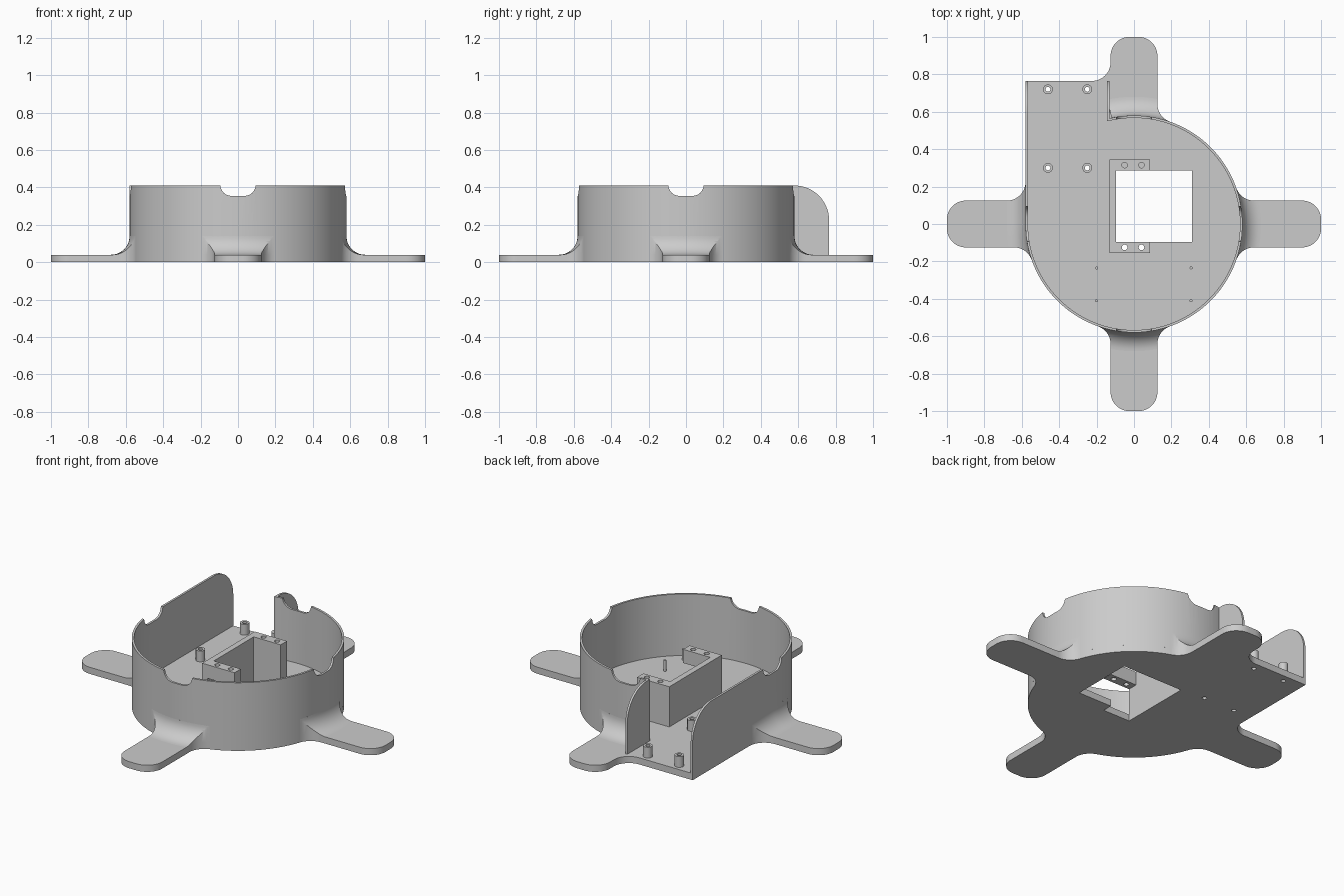
import bpy, bmesh
from math import sin, cos, pi, radians, atan2, sqrt
from mathutils import Vector

if "Cube" in bpy.data.objects:
    bpy.data.objects.remove(bpy.data.objects["Cube"])

R, T = 0.58, 0.013            # wall outer radius and thickness
FLOOR, TOP = 0.04, 0.41       # floor top and wall top
BACK = 0.765                  # rear edge of the side bay
ARM, FIL = 0.125, 0.10        # arm half width and fillet radius

grey = bpy.data.materials.new("plain_grey")
grey.use_nodes = True
grey.diffuse_color = (0.6, 0.6, 0.6, 1)
grey.node_tree.nodes["Principled BSDF"].inputs["Base Color"].default_value = (0.6, 0.6, 0.6, 1)


def make(name, bm):
    bmesh.ops.recalc_face_normals(bm, faces=bm.faces)
    me = bpy.data.meshes.new(name)
    bm.to_mesh(me)
    bm.free()
    me.materials.append(grey)
    ob = bpy.data.objects.new(name, me)
    bpy.context.collection.objects.link(ob)
    return ob


def prism(name, pts, lo, hi, axis="z"):
    """Extrude a 2D outline from lo to hi along an axis."""
    place = {"z": lambda a, b, c: (a, b, c),
             "x": lambda a, b, c: (c, a, b),
             "y": lambda a, b, c: (a, c, b)}[axis]
    bm = bmesh.new()
    face = bm.faces.new([bm.verts.new(place(a, b, lo)) for a, b in pts])
    new = bmesh.ops.extrude_face_region(bm, geom=[face])["geom"]
    shift = Vector(place(0, 0, hi - lo))
    bmesh.ops.translate(bm, vec=shift, verts=[v for v in new if isinstance(v, bmesh.types.BMVert)])
    return make(name, bm)


def arc(cx, cy, r, a0, a1, n=12):
    return [(cx + r * cos(radians(a0 + (a1 - a0) * i / n)),
             cy + r * sin(radians(a0 + (a1 - a0) * i / n))) for i in range(n + 1)]


def rect(x0, x1, y0, y1):
    return [(x0, y0), (x1, y0), (x1, y1), (x0, y1)]


def disc(x, y, r, n=24):
    return arc(x, y, r, 0, 360, n)[:-1]


def combine(ob, others, op):
    """Apply a boolean with each other object, then drop the others."""
    for other in others:
        mod = ob.modifiers.new("bool", "BOOLEAN")
        mod.operation, mod.solver, mod.object = op, "EXACT", other
        bpy.context.view_layer.update()
        dg = bpy.context.evaluated_depsgraph_get()
        me = bpy.data.meshes.new_from_object(ob.evaluated_get(dg))
        ob.modifiers.clear()
        ob.data = me
        bpy.data.objects.remove(other)
    return ob


def arm_outline(theta, flats):
    """Rounded arm with flared root; flats gives straight-edge distance per side."""
    def side(s):
        flat = flats.get(s)
        cx = ARM + FIL
        cd = flat + FIL if flat else sqrt((R + FIL) ** 2 - cx ** 2)
        end = pi / 2 if flat else atan2(cd, cx)
        flare = [(s * (cx - FIL * cos(end * i / 12)), cd - FIL * sin(end * i / 12)) for i in range(13)]
        tip = [(s * a, b) for a, b in arc(ARM - 0.1, 0.9, 0.1, 90, 0)]
        return tip + flare + [(s * 0.15, 0.45)]
    pts = side(1) + side(-1)[::-1]
    c, s = cos(theta), sin(theta)
    return [(d * c - t * s, d * s + t * c) for t, d in pts]


arms = [("left", 0, {}), ("rear", 90, {1: BACK}), ("right", 180, {-1: R}), ("front", 270, {})]

# Floor plate with arms and side bay
plate = prism("base_plate", disc(0, 0, R, 128), 0, FLOOR)
parts = [prism("bay", rect(-R, -0.13, 0, BACK), 0, FLOOR)]
parts += [prism("arm", arm_outline(radians(a), f), 0, FLOOR) for _, a, f in arms]
combine(plate, parts, "UNION")

posts = [(x, y) for x in (-0.46, -0.25) for y in (0.30, 0.72)]
cuts = [prism("cut", rect(-0.095, 0.31, -0.095, 0.285), -1, 1),
        prism("cut", rect(-0.095, 0.085, -0.155, 0), -1, 1)]
cuts += [prism("cut", disc(x, y, 0.013), -1, 1) for x, y in posts]
combine(plate, cuts, "DIFFERENCE")

# Round wall, straight side wall and short rear wall
ring = prism("wall", arc(0, 0, R, 103.5, -180, 100) + arc(0, 0, R - T, -180, 103.5, 100), FLOOR, TOP)


def end_panel(name, y0, x0, x1):
    r = 0.185
    pts = [(y0, FLOOR), (BACK, FLOOR)] + arc(BACK - r, TOP - r, r, 0, 90, 16) + [(y0, TOP)]
    return prism(name, pts, x0, x1, "x")


combine(ring, [end_panel("side_wall", 0, -R, -R + T),
               end_panel("short_wall", 0.552, -0.145, -0.132)], "UNION")
notch = ([(-0.095, 0.5)] + arc(-0.035, 0.415, 0.06, 180, 270, 10)
         + arc(0.035, 0.415, 0.06, 270, 360, 10) + [(0.095, 0.5)])
combine(ring, [prism("notch", notch, -1, 1, ax) for ax in "xy"], "DIFFERENCE")


# Concave fillets where the arms meet the wall
def fillet(name, stations):
    prof = [(-0.008, FLOOR)] + arc(FIL, FLOOR + FIL, FIL, 270, 180) + [(-0.008, FLOOR + FIL)]
    bm = bmesh.new()
    rings = [[bm.verts.new((p[0] + n[0] * d, p[1] + n[1] * d, z)) for d, z in prof]
             for p, n in stations]
    k = len(prof)
    for a, b in zip(rings, rings[1:]):
        for i in range(k):
            j = (i + 1) % k
            bm.faces.new((a[i], a[j], b[j], b[i]))
    bm.faces.new(rings[0])
    bm.faces.new(rings[-1])
    return make(name, bm)


for name, a, flats in arms:
    lo, hi = a - 24, a + 24
    if name == "rear":
        hi = a + 12
    if name == "right":
        lo = a
    stations = [((R * x, R * y), (x, y)) for x, y in arc(0, 0, 1, hi, lo, 20)]
    if name == "right":
        stations.append(((-R, 0.26), (-1, 0)))
    ob = fillet(name + "_arm_fillet", stations)
    combine(ob, [prism("trim", arm_outline(radians(a), flats), 0.01, 0.3)], "INTERSECT")

# C-shaped mounting bracket, front lug raised over its slot
H = 0.282
bracket = prism("bracket", rect(-0.13, -0.095, -0.155, 0.345), FLOOR, H)
combine(bracket, [prism("rear_lug", rect(-0.13, 0.085, 0.285, 0.345), FLOOR, H),
                  prism("front_lug", rect(-0.13, 0.085, -0.155, -0.095), 0.2, H)], "UNION")
combine(bracket, [prism("hole", disc(x, y, 0.015), 0.17, 1)
                  for x in (-0.05, 0.04) for y in (-0.125, 0.315)], "DIFFERENCE")

# Hollow standoffs in the bay
for i, (x, y) in enumerate(posts):
    ob = prism(f"standoff_{i + 1}", disc(x, y, 0.026), FLOOR, 0.105)
    combine(ob, [prism("bore", disc(x, y, 0.013), -1, 1)], "DIFFERENCE")

# Small locating pins
for i, (x, y) in enumerate([(x, y) for x in (-0.2, 0.305) for y in (-0.235, -0.41)]):
    prism(f"pin_{i + 1}", disc(x, y, 0.008, 16), FLOOR, 0.105)

# Smooth the curves, keep edges crisp
bpy.ops.object.select_all(action="DESELECT")
for ob in bpy.context.collection.objects:
    if ob.type == "MESH" and grey.name in ob.data.materials:
        ob.select_set(True)
        bpy.context.view_layer.objects.active = ob
bpy.ops.object.shade_smooth_by_angle(angle=radians(30))
